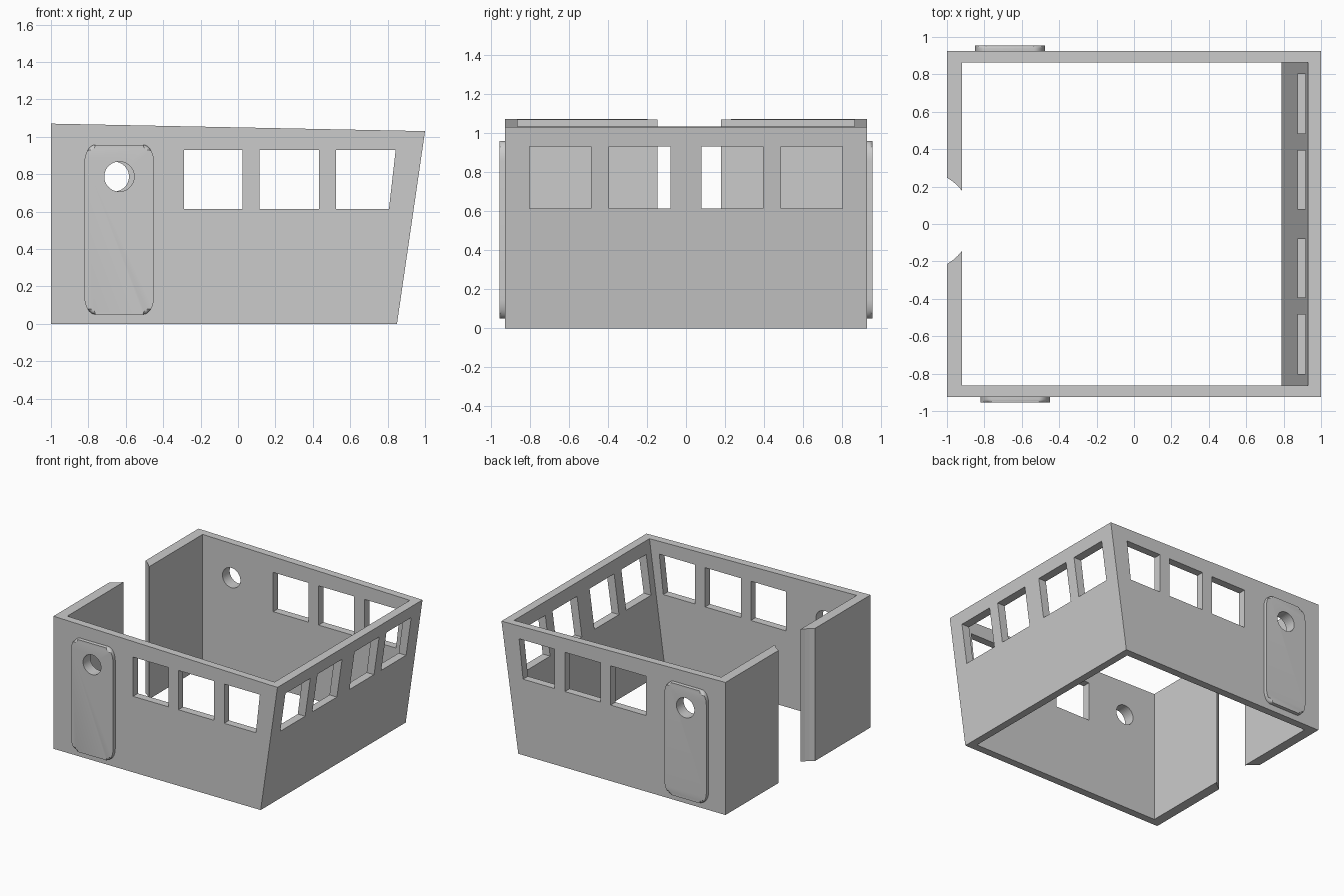
import bpy, bmesh
from math import sin, cos, pi, radians

if "Cube" in bpy.data.objects:
    bpy.data.objects.remove(bpy.data.objects["Cube"])

grey = bpy.data.materials.new("plain_grey")
grey.use_nodes = True
colour = (0.6, 0.6, 0.6, 1)
grey.diffuse_color = colour
grey.node_tree.nodes["Principled BSDF"].inputs["Base Color"].default_value = colour


def prism(name, points, axis, lo, hi, bevel=0):
    """Extrude a 2D outline along an axis; optionally round the rim at hi."""
    place = {"x": lambda a, b, t: (t, a, b),
             "y": lambda a, b, t: (a, t, b),
             "z": lambda a, b, t: (a, b, t)}[axis]
    bm = bmesh.new()
    start = [bm.verts.new(place(a, b, lo)) for a, b in points]
    end = [bm.verts.new(place(a, b, hi)) for a, b in points]
    bm.faces.new(start)
    cap = bm.faces.new(end)
    for i in range(len(points)):
        j = (i + 1) % len(points)
        bm.faces.new((start[i], start[j], end[j], end[i]))
    if bevel:
        bmesh.ops.bevel(bm, geom=list(cap.edges), offset=bevel, segments=4,
                        profile=0.5, affect="EDGES")
    bmesh.ops.recalc_face_normals(bm, faces=bm.faces)
    mesh = bpy.data.meshes.new(name)
    bm.to_mesh(mesh)
    bm.free()
    mesh.materials.append(grey)
    obj = bpy.data.objects.new(name, mesh)
    bpy.context.collection.objects.link(obj)
    return obj


def rect(a0, a1, b0, b1):
    return [(a0, b0), (a1, b0), (a1, b1), (a0, b1)]


def circle(a, b, r, n=48):
    return [(a + r * cos(2 * pi * i / n), b + r * sin(2 * pi * i / n)) for i in range(n)]


def rounded(a0, a1, b0, b1, ra, rb, n=8):
    """Rectangle with elliptical corners."""
    corners = [(a1 - ra, b1 - rb), (a0 + ra, b1 - rb), (a0 + ra, b0 + rb), (a1 - ra, b0 + rb)]
    return [(a + ra * cos(pi / 2 * (k + i / n)), b + rb * sin(pi / 2 * (k + i / n)))
            for k, (a, b) in enumerate(corners) for i in range(n + 1)]


def cut(obj, cutter):
    """Subtract the cutter and bake the result."""
    cutter.hide_render = True
    mod = obj.modifiers.new("cut", "BOOLEAN")
    mod.object, mod.operation, mod.solver = cutter, "DIFFERENCE", "EXACT"
    bpy.context.view_layer.objects.active = obj
    bpy.ops.object.modifier_apply(modifier=mod.name)


def remove(obj):
    bpy.data.objects.remove(obj)


# Cabin shell: sloped front wall, open top and bottom
walls = prism("cabin_walls", [(-1, 0), (0.85, 0), (1, 1.03), (-1, 1.07)], "y", -0.925, 0.925)
cutters = [prism("room_cutter", [(-0.92, -0.1), (0.776, -0.1), (0.944, 1.13), (-0.92, 1.13)],
                 "y", -0.863, 0.863)]

# Rear doorway with curved jambs
cutters.append(prism("doorway_cutter", circle(-1.13, 0.017, 0.265), "z", -0.2, 1.3))

# Side windows, the last one following the sloped wall
for outline in (rect(-0.29, 0.025, 0.613, 0.93), rect(0.115, 0.433, 0.613, 0.93),
                [(0.525, 0.613), (0.807, 0.613), (0.843, 0.93), (0.525, 0.93)]):
    cutters.append(prism("side_window_cutter", outline, "y", -1.1, 1.1))

# Windows in the sloped wall
for side in (-1, 1):
    for near, far in ((0.08, 0.393), (0.485, 0.802)):
        cutters.append(prism("end_window_cutter", rect(side * near, side * far, 0.613, 0.93),
                             "x", 0.6, 1.2))
for cutter in cutters:
    cut(walls, cutter)
    remove(cutter)

# Raised side doors with portholes through door and wall
for name, side, x in (("right_door", -1, -0.635), ("left_door", 1, -0.663)):
    door = prism(name, rounded(x - 0.187, x + 0.187, 0.05, 0.957, 0.06, 0.1),
                 "y", side * 0.92, side * 0.955, bevel=0.018)
    porthole = prism("porthole_cutter", circle(x, 0.787, 0.08), "y", side * 0.7, side * 1.1)
    cut(door, porthole)
    cut(walls, porthole)
    remove(porthole)
    bpy.ops.object.select_all(action="DESELECT")
    door.select_set(True)
    bpy.context.view_layer.objects.active = door
    bpy.ops.object.shade_smooth_by_angle(angle=radians(35))
